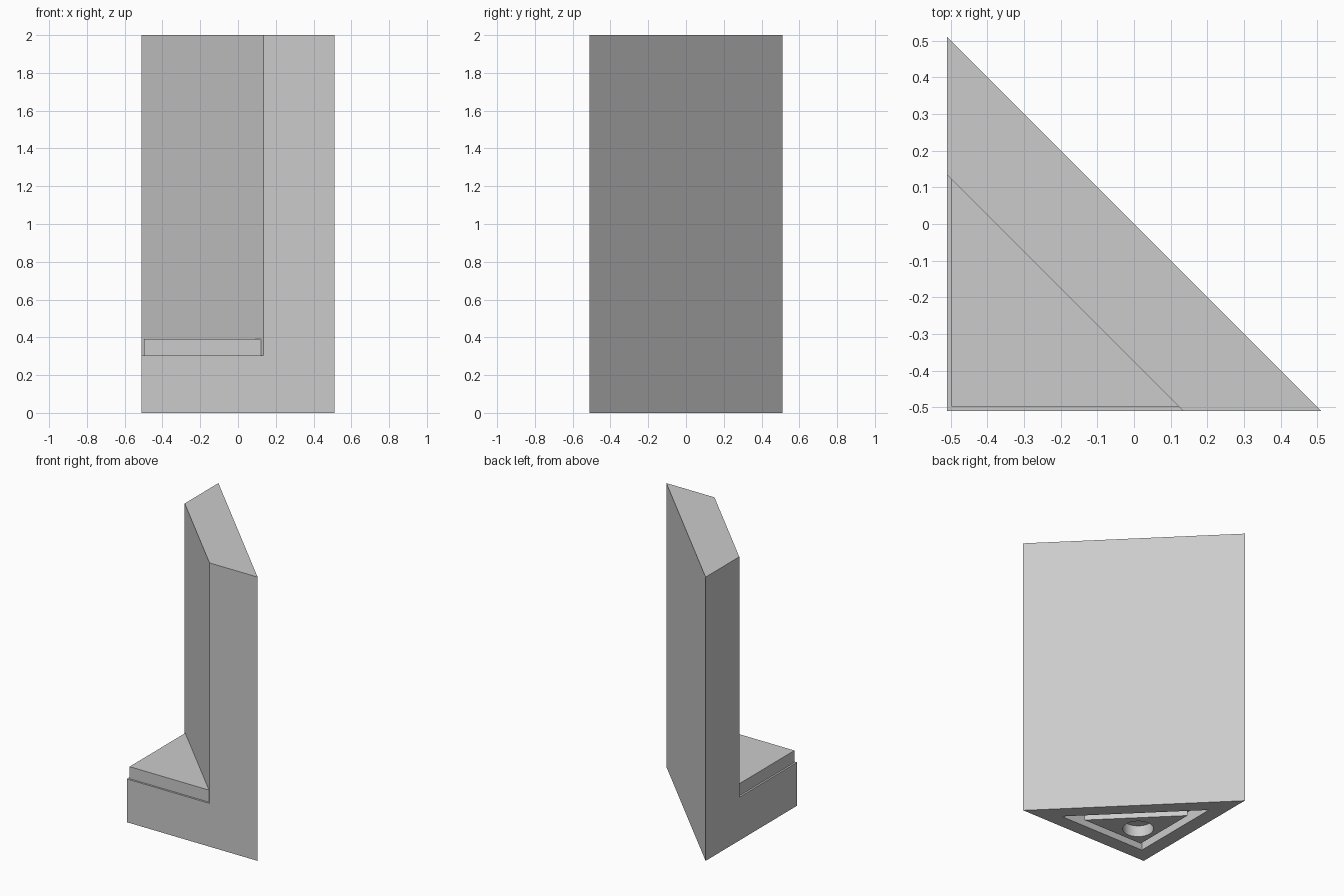
import bpy
import bmesh

if "Cube" in bpy.data.objects:
    bpy.data.objects.remove(bpy.data.objects["Cube"], do_unlink=True)

grey = bpy.data.materials.new("light_grey")
grey.use_nodes = True
grey.diffuse_color = (0.6, 0.6, 0.6, 1)
grey.node_tree.nodes["Principled BSDF"].inputs["Base Color"].default_value = (0.6, 0.6, 0.6, 1)


def add_object(name, bm):
    bmesh.ops.recalc_face_normals(bm, faces=bm.faces)
    mesh = bpy.data.meshes.new(name)
    bm.to_mesh(mesh)
    bm.free()
    mesh.materials.append(grey)
    obj = bpy.data.objects.new(name, mesh)
    bpy.context.collection.objects.link(obj)
    return obj


def wedge(name, corner, diagonal, z0, z1):
    """Right-angled prism: square corner at x = y = corner, long side on x + y = diagonal."""
    bm = bmesh.new()
    far = diagonal - corner
    points = ((corner, corner), (far, corner), (corner, far))
    face = bm.faces.new([bm.verts.new((x, y, z0)) for x, y in points])
    top = bmesh.ops.extrude_face_region(bm, geom=[face])["geom"]
    verts = [v for v in top if isinstance(v, bmesh.types.BMVert)]
    bmesh.ops.translate(bm, verts=verts, vec=(0, 0, z1 - z0))
    return add_object(name, bm)


def cylinder(name, x, y, radius, z0, z1):
    bm = bmesh.new()
    bmesh.ops.create_cone(bm, cap_ends=True, segments=48, radius1=radius,
                          radius2=radius, depth=z1 - z0)
    bmesh.ops.translate(bm, verts=bm.verts, vec=(x, y, (z0 + z1) / 2))
    return add_object(name, bm)


def cut(obj, cutter):
    cutter.hide_render = True
    mod = obj.modifiers.new("cut", "BOOLEAN")
    mod.operation = "DIFFERENCE"
    mod.solver = "EXACT"
    mod.object = cutter
    bpy.context.view_layer.objects.active = obj
    bpy.ops.object.modifier_apply(modifier=mod.name)
    bpy.data.objects.remove(cutter, do_unlink=True)


EDGE = 0.51
INNER = -0.375      # inner face of the tall diagonal wall
RECESS = 0.08

# Tall diagonal wall and low base in one piece, hollowed underneath
body = wedge("wall_and_base", -EDGE, 0, 0, 2)
cut(body, wedge("notch_cutter", -0.6, INNER, 0.305, 2.1))
cut(body, wedge("recess_cutter", -0.41, -0.141, -0.1, RECESS))

# Raised step, set in slightly from the base edges
wedge("top_step", -0.497, INNER, 0.305, 0.39)

# Triangular block inside the recess with a round socket
block = wedge("underside_block", -0.35, -0.226, 0, RECESS)
cut(block, cylinder("socket_cutter", -0.215, -0.215, 0.1, -0.1, 0.2))

# Round the socket wall, keep all flat edges sharp
bpy.ops.object.select_all(action="DESELECT")
block.select_set(True)
bpy.context.view_layer.objects.active = block
bpy.ops.object.shade_smooth_by_angle(angle=0.5)
